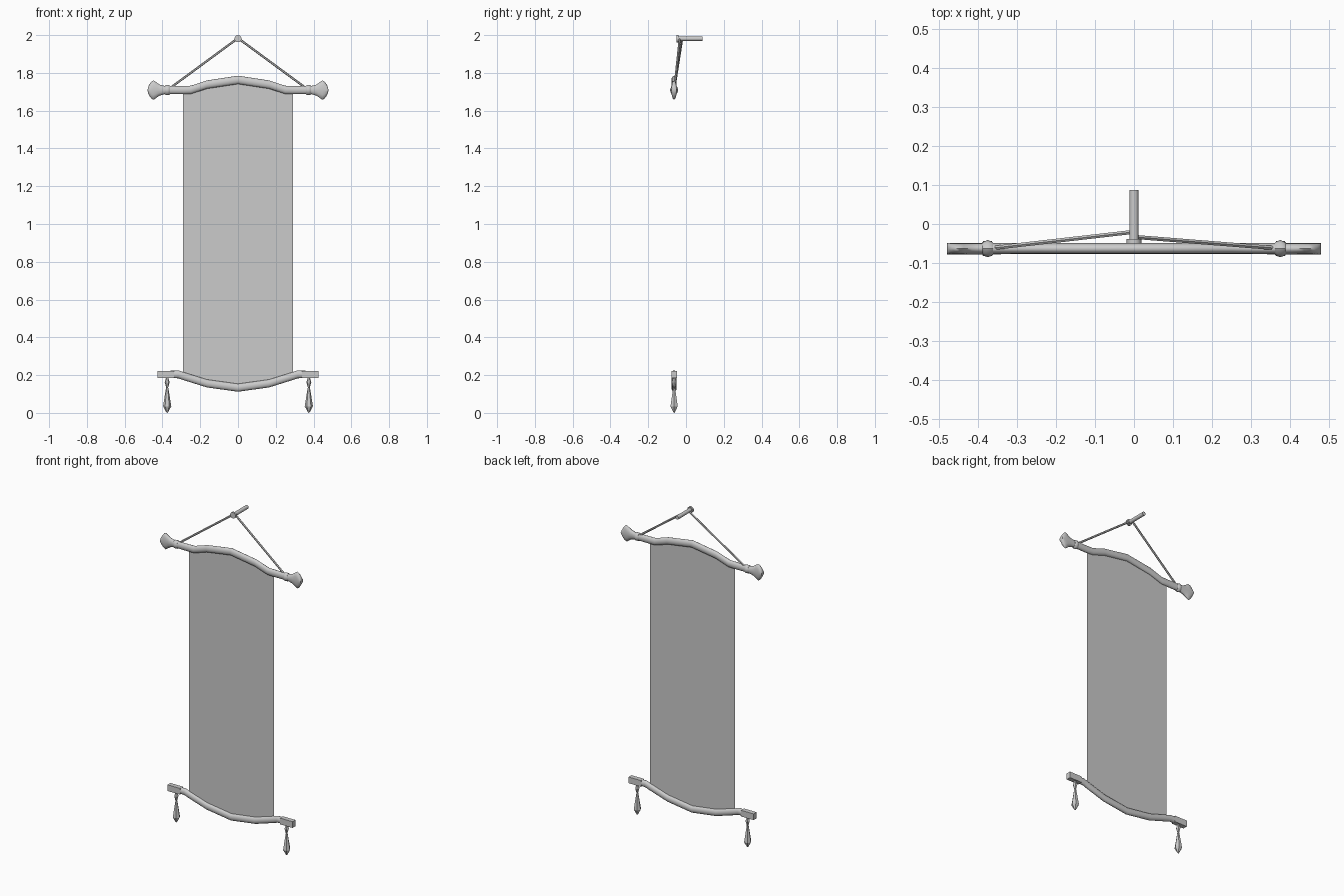
import bpy, bmesh, math
from mathutils import Vector

if "Cube" in bpy.data.objects:
    bpy.data.objects.remove(bpy.data.objects["Cube"])

ROD_Y = -0.063


def finish(name, bm, smooth=True):
    bmesh.ops.recalc_face_normals(bm, faces=bm.faces)
    me = bpy.data.meshes.new(name)
    bm.to_mesh(me)
    bm.free()
    ob = bpy.data.objects.new(name, me)
    bpy.context.collection.objects.link(ob)
    if smooth:
        bpy.ops.object.select_all(action='DESELECT')
        ob.select_set(True)
        bpy.context.view_layer.objects.active = ob
        bpy.ops.object.shade_smooth_by_angle(angle=math.radians(50))
    return ob


def loft(name, sections, n=12, smooth=True):
    """Oval rings along x: (x, z, half height, half depth)."""
    bm = bmesh.new()
    rings = []
    for x, z, h, d in sections:
        rings.append([bm.verts.new((x, ROD_Y + d * math.cos(2 * math.pi * i / n),
                                    z + h * math.sin(2 * math.pi * i / n))) for i in range(n)])
    for a, b in zip(rings, rings[1:]):
        for i in range(n):
            bm.faces.new((a[i], a[(i + 1) % n], b[(i + 1) % n], b[i]))
    bm.faces.new(rings[0])
    bm.faces.new(rings[-1])
    return finish(name, bm, smooth)


def rod_between(name, a, b, r, n=8):
    a, b = Vector(a), Vector(b)
    bm = bmesh.new()
    bmesh.ops.create_cone(bm, cap_ends=True, segments=n, radius1=r, radius2=r, depth=(b - a).length)
    bm.transform((b - a).to_track_quat('Z', 'Y').to_matrix().to_4x4())
    bmesh.ops.translate(bm, verts=bm.verts, vec=(a + b) / 2)
    return finish(name, bm)


def lathe(name, profile, x, y, n=6):
    """Faceted drop turned about z from (radius, z) points."""
    bm = bmesh.new()
    vs = [bm.verts.new((x + r, y, z)) for r, z in profile]
    es = [bm.edges.new(p) for p in zip(vs, vs[1:])]
    bmesh.ops.spin(bm, geom=vs + es, cent=(x, y, 0), axis=(0, 0, 1), steps=n, angle=2 * math.pi)
    bmesh.ops.remove_doubles(bm, verts=bm.verts, dist=0.0004)
    return finish(name, bm, False)


def mirrored(half):
    """Half sections from x = 0 outwards become a full span."""
    return [(-s[0],) + s[1:] for s in reversed(half[1:])] + half


# Curves followed by the two rods (x, z)
top = [(0, 1.763), (0.165, 1.738), (0.25, 1.71), (0.29, 1.709)]
bottom = [(0, 0.133), (0.165, 0.156), (0.29, 0.195), (0.315, 0.204)]

# Upper rod with flat flared fan ends
fan = [(0.385, .021), (0.415, .029), (0.435, .043), (0.447, .051),
       (0.457, .046), (0.468, .032), (0.475, .018), (0.478, .006)]
loft("upper_rod", mirrored([(x, z, .022, .014) for x, z in top]
                           + [(x, 1.709, h, .0145) for x, h in fan]))

# Lower rod
loft("lower_rod", mirrored([(x, z, .021, .014) for x, z in bottom] + [(0.36, 0.204, .019, .014)]))

# Cloth sheet hung between the rods
bm = bmesh.new()
up = mirrored([(x, z) for x, z in top])
low_z = {0: .133, .165: .156, .25: .183, .29: .195}
cols = [(bm.verts.new((x, ROD_Y, z)), bm.verts.new((x, ROD_Y, low_z[abs(x)]))) for x, z in up]
for a, b in zip(cols, cols[1:]):
    bm.faces.new((a[1], b[1], b[0], a[0]))
finish("cloth", bm, False)

for side, s, peg_y in (("left", -1, -0.02), ("right", 1, -0.033)):
    # Collar where the cord is tied
    loft(side + "_collar", [(s * (0.374 + dx), 1.709, h, d) for dx, h, d in
                            ((-.013, .023, .016), (-.008, .026, .019), (0, .026, .022),
                             (.008, .026, .019), (.013, .023, .016))], n=8)
    # Hanging cord
    rod_between(side + "_cord", (s * 0.366, -0.062, 1.715), (0, peg_y, 1.984), 0.006, 6)
    # Square end block of the lower rod
    bm = bmesh.new()
    bmesh.ops.create_cube(bm, size=1)
    bmesh.ops.scale(bm, verts=bm.verts, vec=(0.085, 0.029, 0.038))
    bmesh.ops.translate(bm, verts=bm.verts, vec=(s * 0.3825, ROD_Y, 0.204))
    finish(side + "_end_block", bm, False)
    # Bead and drop pendant
    lathe(side + "_bead", [(0, .19), (.006, .186), (.013, .162), (.004, .13), (0, .128)], s * 0.375, ROD_Y)
    lathe(side + "_drop", [(0, .137), (.006, .132), (.022, .035), (.004, .002), (0, 0)], s * 0.375, ROD_Y)

# Wall peg with a wider head
rod_between("peg", (0, -0.045, 1.981), (0, 0.087, 1.981), 0.0118, 12)
rod_between("peg_head", (0, -0.05, 1.981), (0, -0.039, 1.981), 0.019, 12)
